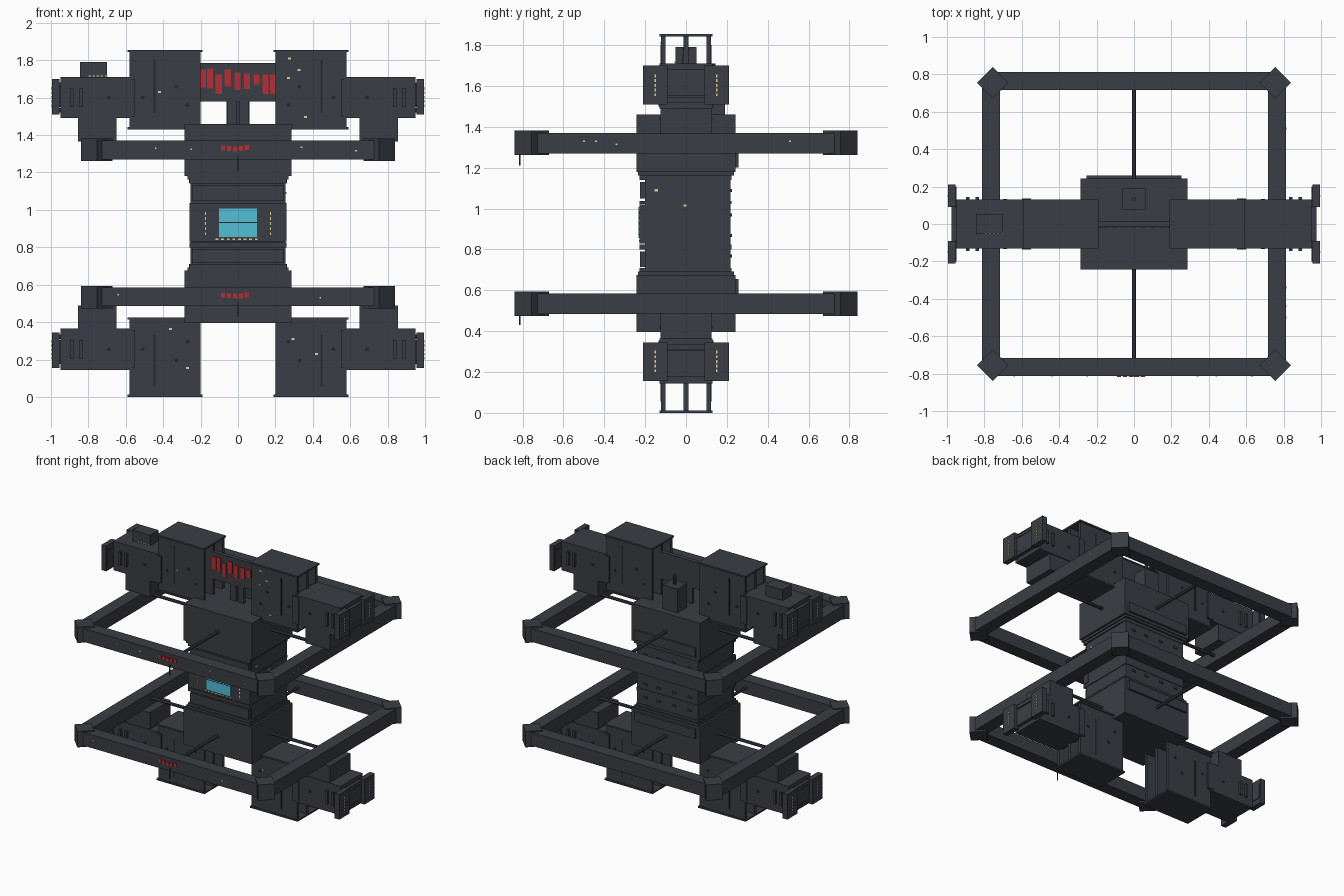
import bpy, bmesh, math
from mathutils import Matrix, Vector

MIRROR_Z = 1.855  # lower half is z -> MIRROR_Z - z


def material(name, rgb):
    m = bpy.data.materials.new(name)
    m.diffuse_color = (*rgb, 1)
    return m


GREY = material("dark_grey", (0.042, 0.048, 0.058))
BLACK = material("near_black", (0.018, 0.020, 0.024))
RED = material("signal_red", (0.45, 0.028, 0.035))
CYAN = material("screen_cyan", (0.085, 0.52, 0.66))
YELLOW = material("pale_yellow", (0.74, 0.66, 0.28))


def part(name, boxes, mat=GREY, sx=1, low=False):
    """One object from boxes (x0, x1, y0, y1, z0, z1), optionally mirrored."""
    bm = bmesh.new()
    for x0, x1, y0, y1, z0, z1 in boxes:
        x0, x1 = x0 * sx, x1 * sx
        if low:
            z0, z1 = MIRROR_Z - z0, MIRROR_Z - z1
        c = Vector((x0 + x1, y0 + y1, z0 + z1)) / 2
        s = (abs(x1 - x0), abs(y1 - y0), abs(z1 - z0), 1)
        bmesh.ops.create_cube(bm, size=1, matrix=Matrix.Translation(c) @ Matrix.Diagonal(s))
    return finish(name, bm, mat)


def finish(name, bm, mat):
    me = bpy.data.meshes.new(name)
    bm.to_mesh(me)
    bm.free()
    me.materials.append(mat)
    ob = bpy.data.objects.new(name, me)
    bpy.context.collection.objects.link(ob)
    return ob


def rod(name, a, b, r, sides=8, mat=GREY, turn=0):
    """Prism between two points."""
    a, b = Vector(a), Vector(b)
    d = b - a
    mtx = (Matrix.Translation((a + b) / 2) @ d.to_track_quat('Z', 'Y').to_matrix().to_4x4()
           @ Matrix.Rotation(turn, 4, 'Z'))
    bm = bmesh.new()
    bmesh.ops.create_cone(bm, cap_ends=True, segments=sides, radius1=r, radius2=r,
                          depth=d.length, matrix=mtx)
    return finish(name, bm, mat)


# arms: hollow box, outer block, connector to the ring, end bracket
def arm(sx, low):
    part("arm_hollow_box", [
        (.20, .58, -.122, -.100, 1.43, 1.85), (.20, .58, .100, .122, 1.43, 1.85),
        (.20, .58, -.012, .012, 1.44, 1.85),
        (.19, .59, -.13, .13, 1.843, 1.855), (.19, .59, -.13, .13, 1.43, 1.442)],
        GREY, sx, low)
    part("arm_outer_block", [(.57, .95, -.13, .13, 1.49, 1.71),
                             (.55, .60, -.135, .135, 1.50, 1.70)], GREY, sx, low)
    part("ring_connector", [(.65, .855, -.125, .125, 1.365, 1.50)], GREY, sx, low)
    part("end_bracket", [
        (.955, .995, -.21, -.09, 1.51, 1.70), (.955, .995, .09, .21, 1.51, 1.70),
        (.95, .97, -.20, .20, 1.55, 1.66),
        (.94, .975, -.09, .09, 1.66, 1.68), (.94, .975, -.09, .09, 1.52, 1.545)],
        GREY, sx, low)
    # pins beside the outer block
    part("side_pin", [(x, x + .018, s * .13, s * .145, 1.55, 1.65)
                      for x in (.83, .88) for s in (-1, 1)], GREY, sx, low)
    # perforation marks on the bracket ends
    part("bracket_mark", [(.993, .998, s * .15 - .003, s * .15 + .003, z, z + .014)
                          for s in (-1, 1) for z in (1.55, 1.573, 1.596, 1.619, 1.642)],
         YELLOW, sx, low)
    # dark slot and holes on the box sides
    for s in (-1, 1):
        part("box_slot", [(.44, .452, s * .121, s * .125, 1.52, 1.80)], BLACK, sx, low)
        for x, z in ((.27, 1.56), (.33, 1.66), (.51, 1.60), (.69, 1.60)):
            z = MIRROR_Z - z if low else z
            y = .129 if x > .6 else .121
            rod("box_hole", (x * sx, s * y, z), (x * sx, s * (y + .004), z), .011, 8, BLACK)


# central body half: wide block with flanges
def hub(low):
    part("hub_block", [(-.285, .285, -.242, .242, 1.18, 1.46)], GREY, 1, low)
    part("hub_flange", [(-.27, .27, -.235, .235, 1.163, 1.182),
                        (-.255, .255, .24, .258, 1.20, 1.27)], GREY, 1, low)


# square ring with diamond corners, spokes and a hanging pin
def ring(low):
    z0, z1 = 1.27, 1.37
    part("ring_beam", [(-.765, .765, s * .716, s * .812, z0, z1) for s in (-1, 1)]
         + [(s * .716, s * .812, -.765, .765, z0, z1) for s in (-1, 1)], GREY, 1, low)
    f = (lambda z: MIRROR_Z - z) if low else (lambda z: z)
    for sx in (-1, 1):
        for sy in (-1, 1):
            rod("ring_corner", (sx * .755, sy * .755, f(1.262)), (sx * .755, sy * .755, f(1.382)),
                .084, 4)
    zc = f(1.32)
    for s in (-1, 1):
        rod("spoke_long", (0, s * .23, zc), (0, s * .73, zc), .012)
        rod("spoke_side", (s * .27, 0, zc), (s * .73, 0, zc), .012)
    zb = .49 if low else 1.27
    rod("hanging_pin", (0, -.814, zb + .02), (0, -.814, zb - .06), .004, 6)
    zr = .525 if low else 1.312
    part("ring_red_bar", [(x, x + .022, -.817, -.811, zr + d, zr + d + .027)
                          for x, d in ((-.092, .006), (-.06, .004), (-.028, 0),
                                       (.004, .002), (.036, .007))], RED)


for low in (False, True):
    hub(low)
    ring(low)
    for sx in (-1, 1):
        arm(sx, low)

# middle column with front and back bands
part("middle_core", [(-.255, .255, -.20, .218, .67, 1.18)])
part("middle_band", [(-.26, .26, -.228, .222, 1.14, 1.165), (-.245, .245, -.226, .218, 1.05, 1.13),
                     (-.26, .26, -.228, .222, 1.022, 1.038), (-.245, .245, -.226, .218, .715, .79),
                     (-.26, .26, -.228, .222, .80, .825), (-.26, .26, -.228, .222, .685, .71)])
part("front_panel", [(-.26, .26, -.228, -.18, .83, 1.02)])
part("column_rib", [(s * .25, s * .262, -.215, .215, z, z + .02)
                    for s in (-1, 1) for z in (.69, 1.145)])
part("back_rib", [(x, x + .03, .215, .226, z, z + .015)
                  for x in (-.2, -.07, .06, .17) for z in (.76, .86, .96, 1.08)])

# screen in two strips with dashed marks around it
part("screen", [(-.102, .102, -.233, -.226, .935, 1.007), (-.102, .102, -.233, -.226, .855, .929)], CYAN)
part("screen_divider", [(-.102, .102, -.232, -.226, .929, .935)], BLACK)
part("panel_dash", [(s * .174 - .003, s * .174 + .003, -.231, -.226, .865 + i * .027, .880 + i * .027)
                    for s in (-1, 1) for i in range(5)]
     + [(-.12 + i * .03, -.105 + i * .03, -.231, -.226, .840, .846) for i in range(8)], YELLOW)

# upper cross plate with hanging red bars
part("cross_plate", [(-.205, .205, -.012, .012, 1.58, 1.78)])
part("cross_plate_rail", [(-.205, .205, -.016, .016, 1.775, 1.785)])
part("cross_red_bar", [(x, x + .033, -.018, -.011, z0, z1) for x, z0, z1 in (
    (-.205, 1.655, 1.75), (-.167, 1.65, 1.755), (-.119, 1.62, 1.725), (-.071, 1.66, 1.75),
    (-.020, 1.64, 1.735), (.032, 1.645, 1.73), (.083, 1.67, 1.725), (.130, 1.62, 1.725),
    (.170, 1.62, 1.725))], RED)
part("cross_support", [(-.06, -.008, -.01, .01, 1.46, 1.585), (.008, .055, -.01, .01, 1.46, 1.585)])

# roof box behind the cross plate, and the box on the left arm
part("roof_box", [(-.062, .062, .078, .19, 1.455, 1.64)])
rod("roof_pin", (0, .133, 1.63), (0, .133, 1.71), .012)
part("left_arm_box", [(-.845, -.70, -.052, .052, 1.70, 1.79)])
part("left_arm_dash", [(-.80 + i * .022, -.787 + i * .022, -.056, -.051, 1.713, 1.719)
                       for i in range(5)], YELLOW)

# small lamps scattered on the fronts
lamps = ((-.42, 1.63), (.275, 1.81), (.325, 1.747), (.27, 1.705), (.36, 1.497),
         (-.36, .363), (-.27, .155), (.295, .31), (.42, .23))
part("front_lamp", [(x - .008, x + .008, -.126, -.12, z - .005, z + .005) for x, z in lamps], YELLOW)
ring_lamps = ((-.44, 1.33), (-.25, 1.325), (.34, 1.335), (.63, 1.315), (-.64, .545), (.44, .53))
part("ring_front_lamp", [(x - .005, x + .005, -.816, -.81, z - .004, z + .004)
                         for x, z in ring_lamps], YELLOW)
part("ring_side_lamp", [(.81, .816, y - .005, y + .005, z - .004, z + .004)
                        for y, z in ((-.5, 1.33), (-.44, 1.33), (-.34, 1.315), (.51, 1.33))], YELLOW)
part("column_side_lamp", [(.253, .26, y - .008, y + .008, z - .006, z + .006)
                          for y, z in ((-.145, 1.09), (-.005, 1.015))], YELLOW)
